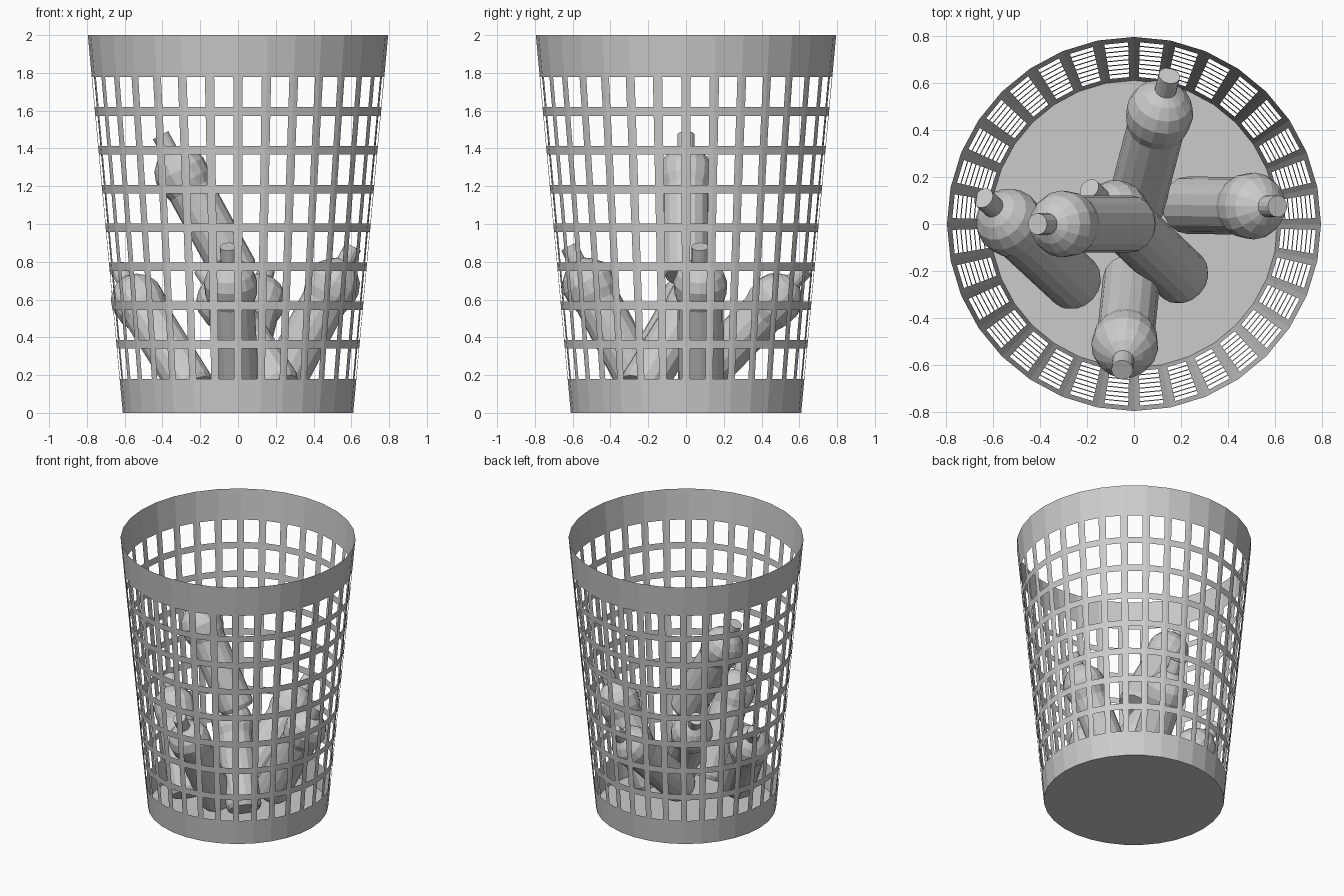
import bpy, bmesh, math
from mathutils import Vector

cube = bpy.data.objects.get("Cube")
if cube:
    bpy.data.objects.remove(cube, do_unlink=True)

grey = bpy.data.materials.new("plain_grey")
grey.use_nodes = True
colour = (0.6, 0.6, 0.6, 1)
grey.diffuse_color = colour
grey.node_tree.nodes["Principled BSDF"].inputs["Base Color"].default_value = colour


def add_object(name, bm):
    mesh = bpy.data.meshes.new(name)
    bm.to_mesh(mesh)
    bm.free()
    mesh.materials.append(grey)
    obj = bpy.data.objects.new(name, mesh)
    bpy.context.collection.objects.link(obj)
    return obj


# Basket: tapered sheet wall with a window in each facet and row
SIDES, ROWS = 32, 8
HEIGHT, R_BOTTOM, R_TOP = 2.0, 0.61, 0.795
LOW, PITCH, OPEN = 0.18, 0.2055, 0.16


def rim_point(corner, z):
    r = R_BOTTOM + (R_TOP - R_BOTTOM) * z / HEIGHT
    a = math.tau * corner / SIDES
    return Vector((r * math.cos(a), r * math.sin(a), z))


levels = [0]
for row in range(ROWS):
    levels += [LOW + row * PITCH, LOW + row * PITCH + OPEN]
levels.append(HEIGHT)
steps = (0, 1 / 6, 5 / 6, 1)

bm = bmesh.new()
for side in range(SIDES):
    grid = [[bm.verts.new(rim_point(side, z).lerp(rim_point(side + 1, z), t))
             for t in steps] for z in levels]
    for j in range(len(levels) - 1):
        for i in range(3):
            if i == 1 and j % 2 == 1:
                continue
            bm.faces.new((grid[j][i], grid[j][i + 1],
                          grid[j + 1][i + 1], grid[j + 1][i]))
bmesh.ops.remove_doubles(bm, verts=bm.verts[:], dist=0.0005)
add_object("basket_wall", bm)

# Basket floor
bm = bmesh.new()
ring = [bm.verts.new(rim_point(i, 0)) for i in range(SIDES)]
bm.faces.new(ring[::-1])
add_object("basket_floor", bm)

# Bottle profile: distance down from the mouth, radius
PROFILE = [(0, 0.046), (0.09, 0.046), (0.115, 0.085), (0.155, 0.122),
           (0.21, 0.142), (0.28, 0.138), (0.33, 0.122), (0.82, 0.122),
           (0.85, 0.108)]
BOTTLE_SIDES = 16


def bottle(name, mouth, base):
    mouth, base = Vector(mouth), Vector(base)
    turn = (mouth - base).to_track_quat('Z', 'Y')
    bm = bmesh.new()
    rings = []
    for d, r in PROFILE:
        ring = []
        for i in range(BOTTLE_SIDES):
            a = math.tau * i / BOTTLE_SIDES
            p = Vector((r * math.cos(a), r * math.sin(a), -d))
            ring.append(bm.verts.new(mouth + turn @ p))
        rings.append(ring)
    for upper, lower in zip(rings, rings[1:]):
        for i in range(BOTTLE_SIDES):
            k = (i + 1) % BOTTLE_SIDES
            bm.faces.new((upper[i], lower[i], lower[k], upper[k]))
    bm.faces.new(rings[0])
    bm.faces.new(rings[-1][::-1])
    add_object(name, bm)


# Bottles leaning inside the basket
bottle("upper_bottle", (-0.41, 0, 1.47), (0, 0, 0.72))
bottle("left_bottle", (0.61, 0.075, 0.88), (0.22, 0.08, 0.14))
bottle("front_bottle", (-0.05, -0.62, 0.88), (-0.01, -0.23, 0.14))
bottle("back_bottle", (0.15, 0.63, 0.76), (0, 0.05, 0.16))
bottle("right_bottle", (-0.64, 0.11, 0.77), (-0.24, -0.26, 0.13))
bottle("middle_bottle", (-0.19, 0.15, 0.76), (0.22, -0.24, 0.13))
